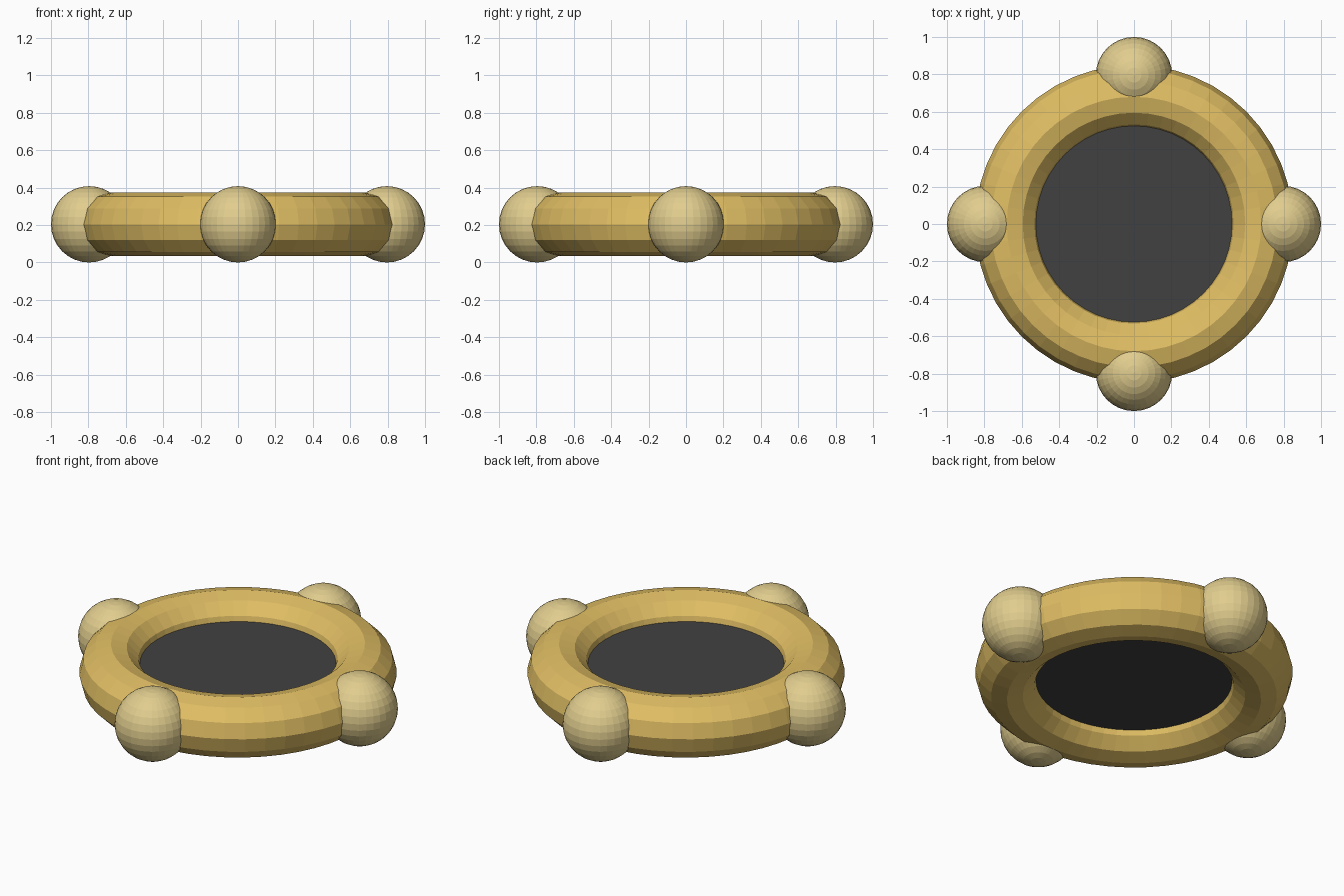
import bpy, math

if "Cube" in bpy.data.objects:
    bpy.data.objects.remove(bpy.data.objects["Cube"])

MID_Z = 0.204      # height of the ring's centre plane


def material(name, rgb):
    m = bpy.data.materials.new(name)
    m.diffuse_color = (*rgb, 1.0)
    m.use_nodes = True
    m.node_tree.nodes["Principled BSDF"].inputs["Base Color"].default_value = m.diffuse_color
    return m


def finish(name, mat):
    ob = bpy.context.object
    ob.name = name
    ob.data.materials.append(mat)
    return ob


gold = material("gold", (0.74, 0.51, 0.125))
pale_gold = material("pale gold", (0.75, 0.61, 0.27))
charcoal = material("charcoal", (0.053, 0.053, 0.053))

# Main ring, flat shaded
bpy.ops.mesh.primitive_torus_add(location=(0, 0, MID_Z), major_radius=0.68,
                                 minor_radius=0.17, major_segments=48,
                                 minor_segments=12)
finish("ring", gold)

# Dark plate filling the hole, its rim buried in the ring
bpy.ops.mesh.primitive_cylinder_add(vertices=48, radius=0.56, depth=0.11,
                                    location=(0, 0, MID_Z))
finish("centre_plate", charcoal)

# Four balls set into the outside of the ring
for i, side in enumerate(("right", "back", "left", "front")):
    a = i * math.pi / 2
    bpy.ops.mesh.primitive_uv_sphere_add(
        segments=32, ring_count=16, radius=0.204,
        location=(0.796 * math.cos(a), 0.796 * math.sin(a), MID_Z))
    finish(side + "_ball", pale_gold)
